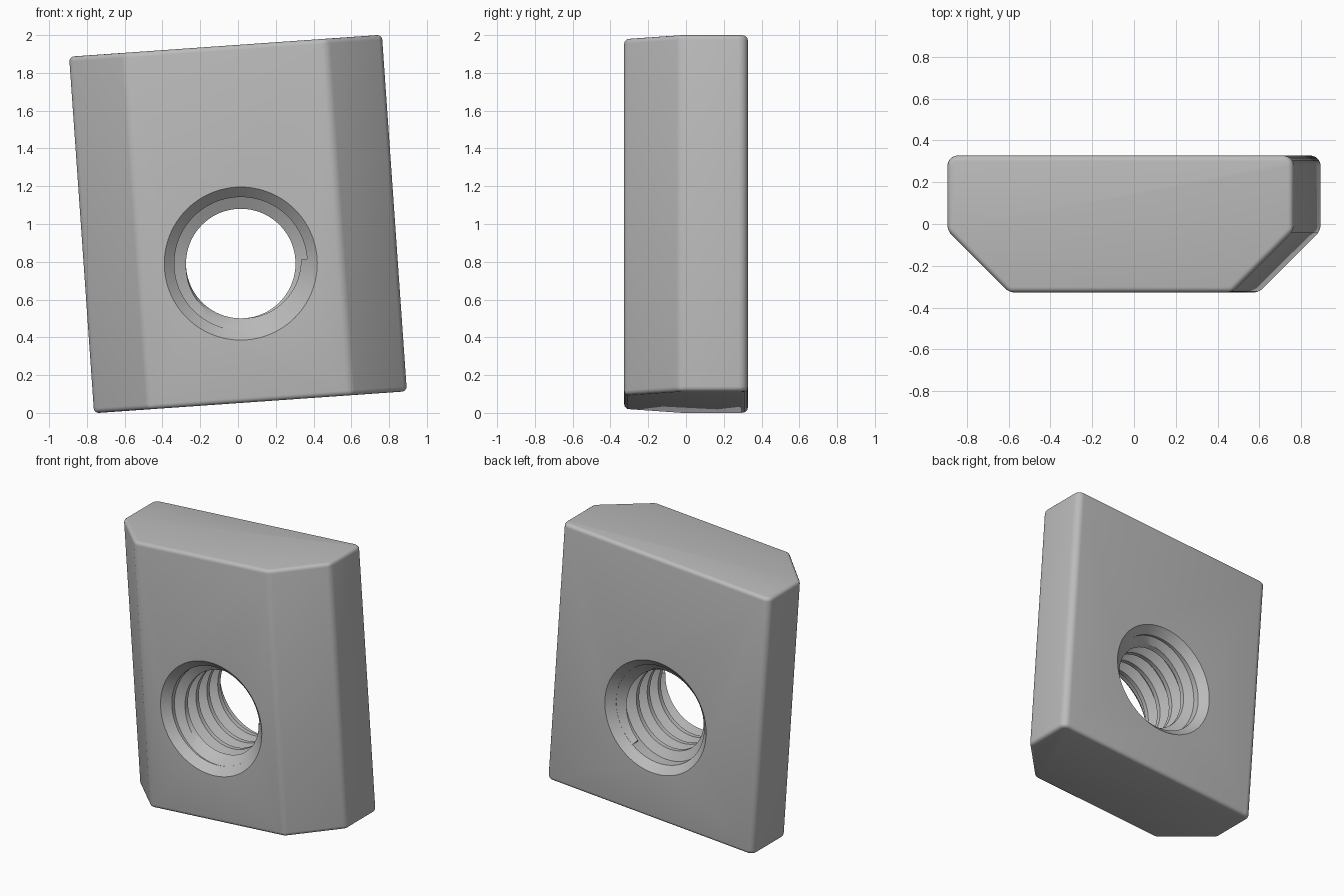
import bpy, bmesh, math
from mathutils import Matrix, Vector

if "Cube" in bpy.data.objects:
    bpy.data.objects.remove(bpy.data.objects["Cube"], do_unlink=True)

WIDTH, HEIGHT, DEPTH = 1.66, 1.892, 0.655
CHAMFER = 0.295
HOLE_Z = -0.21
MOUTH_R, MAJOR_R, MINOR_R = 0.405, 0.352, 0.29
PITCH = 0.124
TILT = Matrix.Translation((0, 0, 1)) @ Matrix.Rotation(math.radians(-4), 4, 'Y')

steel = bpy.data.materials.new("grey_steel")
steel.use_nodes = True
steel.diffuse_color = (0.5, 0.5, 0.5, 1)
steel.node_tree.nodes["Principled BSDF"].inputs["Base Color"].default_value = (0.5, 0.5, 0.5, 1)


def add_object(name, bm):
    bmesh.ops.recalc_face_normals(bm, faces=bm.faces[:])
    mesh = bpy.data.meshes.new(name)
    bm.to_mesh(mesh)
    bm.free()
    mesh.materials.append(steel)
    obj = bpy.data.objects.new(name, mesh)
    bpy.context.collection.objects.link(obj)
    obj.matrix_world = TILT
    return obj


def select_only(obj):
    bpy.ops.object.select_all(action='DESELECT')
    obj.select_set(True)
    bpy.context.view_layer.objects.active = obj


def ring_point(radius, y, angle):
    return Vector((radius * math.cos(angle), y, HOLE_Z + radius * math.sin(angle)))


def nut_block():
    # Chamfered cross-section extruded upward, with rounder back corners
    w, d = WIDTH / 2, DEPTH / 2
    outline = [(w, d), (-w, d), (-w, CHAMFER - d), (CHAMFER - w, -d),
               (w - CHAMFER, -d), (w, CHAMFER - d)]
    bm = bmesh.new()
    base = bm.faces.new([bm.verts.new((x, y, -HEIGHT / 2)) for x, y in outline])
    top = bmesh.ops.extrude_face_region(bm, geom=[base])["geom"]
    bmesh.ops.translate(bm, vec=(0, 0, HEIGHT),
                        verts=[v for v in top if isinstance(v, bmesh.types.BMVert)])
    back = [e for e in bm.edges if all(v.co.y > d - 0.01 for v in e.verts)
            and abs(e.verts[0].co.z - e.verts[1].co.z) > 1]
    bmesh.ops.bevel(bm, geom=back, offset=0.05, segments=6, profile=0.5, affect='EDGES')
    return add_object("nut_block", bm)


def bore_cutter(sides=96):
    # Straight bore with a 45 degree countersink at both mouths
    d = DEPTH / 2
    sink = MOUTH_R - MAJOR_R
    profile = [(MOUTH_R + 0.05, -d - 0.05), (MAJOR_R, -d + sink),
               (MAJOR_R, d - sink), (MOUTH_R + 0.05, d + 0.05)]
    bm = bmesh.new()
    rings = [[bm.verts.new(ring_point(r, y, math.tau * i / sides)) for i in range(sides)]
             for r, y in profile]
    for a, b in zip(rings, rings[1:]):
        for i in range(sides):
            j = (i + 1) % sides
            bm.faces.new((a[i], a[j], b[j], b[i]))
    bm.faces.new(rings[0])
    bm.faces.new(rings[-1])
    return add_object("bore_cutter", bm)


def thread_ridge(steps=72):
    # Trapezoid swept along a helix; the crest fades into the countersinks
    d = DEPTH / 2
    start = -d + 0.07
    turns = (DEPTH - 0.14) / PITCH
    section = [(MAJOR_R + 0.012, -0.056), (MINOR_R, -0.016),
               (MINOR_R, 0.016), (MAJOR_R + 0.012, 0.056)]
    count = int(turns * steps)
    bm = bmesh.new()
    rows = []
    for i in range(count + 1):
        angle = -math.tau * i / steps
        row = []
        for r, offset in section:
            y = start + PITCH * i / steps + offset
            cone = MOUTH_R - (d - abs(y)) + 0.001
            row.append(bm.verts.new(ring_point(max(r, cone), y, angle)))
        rows.append(row)
    for a, b in zip(rows, rows[1:]):
        for k in range(len(section)):
            n = (k + 1) % len(section)
            bm.faces.new((a[k], a[n], b[n], b[k]))
    bm.faces.new(rows[0])
    bm.faces.new(rows[-1])
    return add_object("thread_ridge", bm)


block = nut_block()
cutter = bore_cutter()
ridge = thread_ridge()

# Soft edges, then the hole
bevel = block.modifiers.new("soft_edges", 'BEVEL')
bevel.width = 0.026
bevel.segments = 4
bevel.limit_method = 'ANGLE'
bevel.angle_limit = math.radians(30)
hole = block.modifiers.new("bore", 'BOOLEAN')
hole.operation = 'DIFFERENCE'
hole.solver = 'EXACT'
hole.object = cutter

bpy.context.view_layer.update()
select_only(block)
bpy.ops.object.convert(target='MESH')
bpy.data.objects.remove(cutter, do_unlink=True)

for part in (block, ridge):
    select_only(part)
    bpy.ops.object.shade_smooth_by_angle(angle=math.radians(28))
